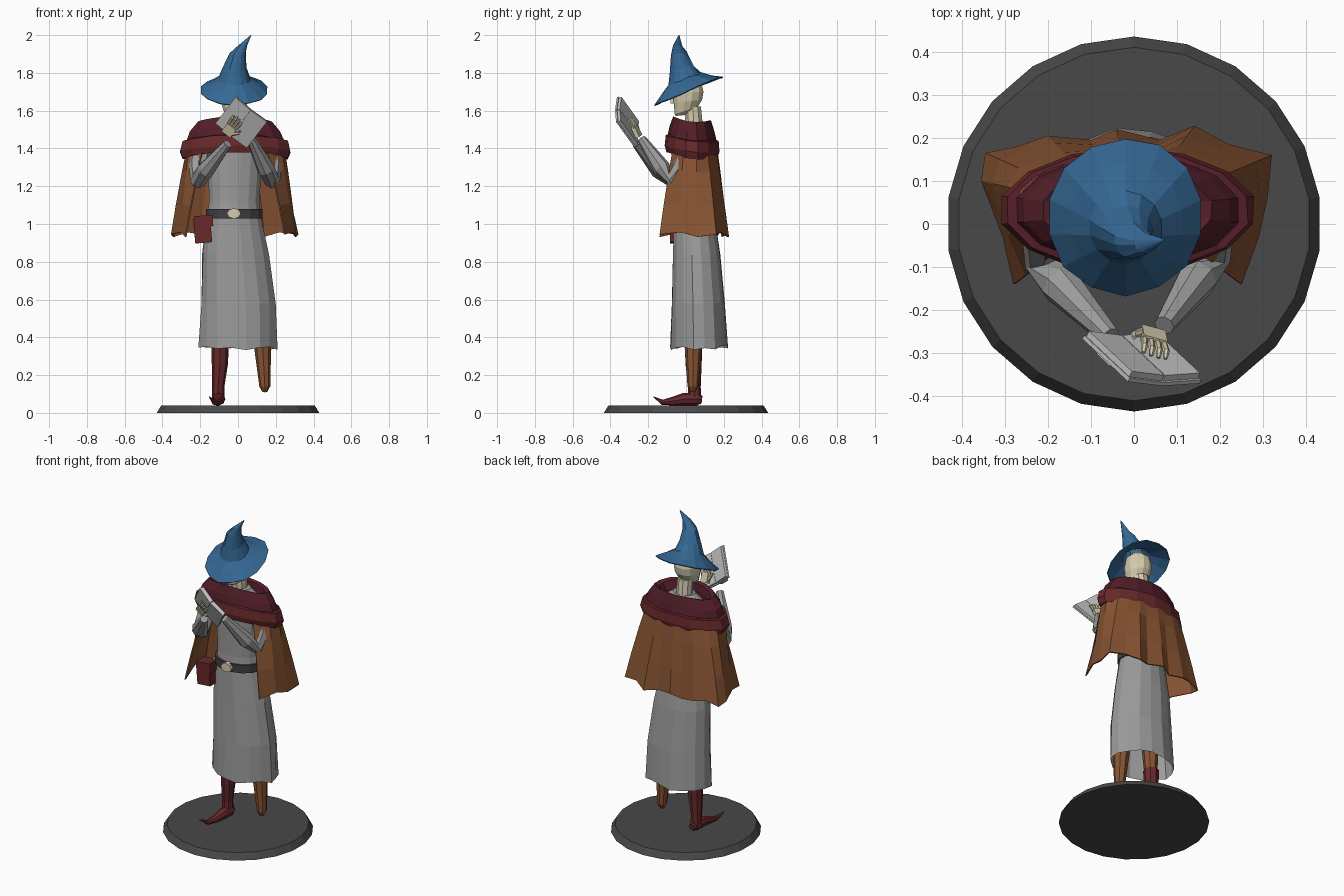
import bpy, math, random
from mathutils import Vector, Matrix

random.seed(3)


def mat(name, r, g, b):
    m = bpy.data.materials.new(name)
    m.diffuse_color = (r, g, b, 1)
    return m


BLUE = mat("hat blue", 0.036, 0.14, 0.30)
BROWN = mat("cape brown", 0.25, 0.09, 0.033)
RED = mat("dark red", 0.14, 0.022, 0.024)
WINE = mat("wine", 0.085, 0.013, 0.022)
GREY = mat("robe grey", 0.33, 0.33, 0.33)
DARK = mat("belt grey", 0.05, 0.05, 0.055)
STONE = mat("base grey", 0.065, 0.065, 0.065)
CREAM = mat("skin cream", 0.66, 0.60, 0.42)
PAGE = mat("page grey", 0.56, 0.56, 0.56)


def make(name, verts, faces, mats, index=None):
    me = bpy.data.meshes.new(name)
    me.from_pydata([tuple(v) for v in verts], [], faces)
    ob = bpy.data.objects.new(name, me)
    bpy.context.collection.objects.link(ob)
    for m in mats:
        me.materials.append(m)
    if index:
        for p, i in zip(me.polygons, index):
            p.material_index = i
    me.update()
    return ob


def skin(name, rings, mats, caps=(True, True), bands=None, closed=True):
    """Join rings of points (bottom to top, counter-clockwise) with quads."""
    n = len(rings[0])
    faces, index = [], []
    for k in range(len(rings) - 1):
        for i in range(n if closed else n - 1):
            j = (i + 1) % n
            faces.append((k * n + i, k * n + j, (k + 1) * n + j, (k + 1) * n + i))
            index.append(bands[k] if bands else 0)
    last = (len(rings) - 1) * n
    if caps[0]:
        faces.append(tuple(reversed(range(n))))
        index.append(0)
    if caps[1]:
        faces.append(tuple(range(last, last + n)))
        index.append(index[-1])
    return make(name, [p for r in rings for p in r], faces, mats, index)


def oval(n, cx, cy, rx, ry, z, tilt=0.0, wave=0.0, droop=0.0):
    pts = []
    for i in range(n):
        a = 2 * math.pi * (i + 0.5) / n
        c, s = math.cos(a), math.sin(a)
        k = 1 + random.uniform(-wave, wave)
        dz = tilt * ry * s - droop * c * c + random.uniform(-wave, wave) * 0.25
        pts.append((cx + rx * c * k, cy + ry * s * k, z + dz))
    return pts


def tube(name, path, m, n=8):
    """Path points are (x, y, z, radius)."""
    P = [Vector(p[:3]) for p in path]
    rings = []
    for k, p in enumerate(P):
        d = (P[min(k + 1, len(P) - 1)] - P[max(k - 1, 0)]).normalized()
        ref = Vector((1, 0, 0)) if abs(d.x) < 0.8 else Vector((0, 0, 1))
        u = (ref - d * ref.dot(d)).normalized()
        w = d.cross(u)
        rings.append([p + path[k][3] * (u * math.cos(2 * math.pi * i / n) + w * math.sin(2 * math.pi * i / n))
                      for i in range(n)])
    return skin(name, rings, [m])


def box(name, c, axes, size, m):
    """Box with its own three axes and full sizes."""
    a, b, d = [Vector(x) * s * 0.5 for x, s in zip(axes, size)]
    c = Vector(c)
    rings = [[c + a * x + b * y + d * z for x, y in ((-1, -1), (1, -1), (1, 1), (-1, 1))] for z in (-1, 1)]
    return skin(name, rings, [m])


def solid(ob, t):
    md = ob.modifiers.new("thickness", "SOLIDIFY")
    md.thickness, md.offset = t, -1


# round base
skin("base", [oval(22, 0, 0, r, r, z) for r, z in ((0.435, 0), (0.41, 0.04))], [STONE])

# legs, boot and curled shoe
tube("left_trouser", [(-0.095, 0.04, 0.3, 0.036), (-0.08, 0.04, 0.7, 0.06)], BROWN)
tube("right_leg", [(0.142, 0.035, 0.11, 0.012), (0.142, 0.037, 0.14, 0.029),
                   (0.13, 0.038, 0.36, 0.046), (0.09, 0.04, 0.7, 0.06)], BROWN)
tube("boot", [(-0.105, 0.045, 0.06, 0.034), (-0.105, 0.045, 0.14, 0.033),
              (-0.096, 0.04, 0.26, 0.043), (-0.095, 0.04, 0.36, 0.046)], RED)
tube("shoe", [(-0.1, 0.085, 0.07, 0.02), (-0.1, 0.06, 0.073, 0.033), (-0.103, -0.01, 0.073, 0.033),
              (-0.112, -0.07, 0.062, 0.023), (-0.125, -0.125, 0.056, 0.014), (-0.152, -0.172, 0.085, 0.002)], RED)

# robe
skin("robe", [oval(16, 0.003, 0.07, 0.208, 0.15, 0.345, 0, 0.05),
              oval(16, 0.002, 0.065, 0.2, 0.142, 0.58, 0, 0.02),
              oval(16, -0.013, 0.056, 0.178, 0.126, 0.84, 0, 0.02),
              oval(16, -0.022, 0.045, 0.148, 0.11, 1.03),
              oval(16, -0.02, 0.04, 0.135, 0.1, 1.12),
              oval(16, -0.015, 0.035, 0.15, 0.1, 1.38),
              oval(16, -0.012, 0.035, 0.17, 0.09, 1.46),
              oval(16, -0.012, 0.035, 0.07, 0.055, 1.53)], [GREY], (False, True))

# belt, buckle and pouch
skin("belt", [oval(16, -0.02, 0.043, 0.153, 0.118, z) for z in (1.03, 1.08)], [DARK])
skin("buckle", [[(-0.022 + 0.037 * math.cos(a * math.pi / 4), y, 1.056 + 0.028 * math.sin(a * math.pi / 4))
                 for a in range(8)] for y in (-0.06, -0.09)], [CREAM])
tilt = Matrix.Rotation(math.radians(-5), 3, 'Y')
ax = [tilt @ Vector(v) for v in ((1, 0, 0), (0, 1, 0), (0, 0, 1))]
box("pouch", (-0.187, -0.05, 0.965), ax, (0.09, 0.07, 0.13), RED)
box("pouch_flap", (-0.182, -0.05, 1.015), ax, (0.098, 0.082, 0.06), RED)

# cape, open at the front
hem = [(-0.28, -0.14), (-0.305, -0.03), (-0.355, 0.1), (-0.345, 0.165), (-0.27, 0.18), (-0.2, 0.205),
       (-0.1, 0.195), (-0.04, 0.22), (0.06, 0.195), (0.14, 0.228), (0.22, 0.185), (0.32, 0.16),
       (0.31, 0.06), (0.29, -0.03), (0.25, -0.14)]
hem.reverse()
rows = []
for t, z in ((1, 0.945), (0.72, 1.1), (0.36, 1.28), (0, 1.44)):
    row = []
    for i, (x, y) in enumerate(hem):
        a = math.atan2((y - 0.035) / 0.17, (x + 0.018) / 0.33)
        top = Vector((-0.018 + 0.262 * math.cos(a), 0.035 + 0.125 * math.sin(a)))
        p = top.lerp(Vector((x, y)), t)
        row.append((p.x, p.y, z + t * 0.014 * math.sin(i * 2.1)))
    rows.append(row)
solid(skin("cape", rows, [BROWN], (False, False), closed=False), 0.008)

# shoulder mantle: red band below, wine collar above
prof = [(0.25, 0.11, 1.37, 0), (0.282, 0.135, 1.365, 0), (0.298, 0.145, 1.40, 0), (0.284, 0.14, 1.455, 0),
        (0.262, 0.128, 1.46, 1), (0.245, 0.118, 1.505, 1), (0.2, 0.1, 1.56, 1), (0.172, 0.084, 1.55, 1),
        (0.15, 0.075, 1.50, 1)]
skin("mantle", [oval(14, -0.015, 0.032, rx, ry, z, -0.12, 0.012, 0.018) for rx, ry, z, _ in prof],
     [RED, WINE], (False, False), [p[3] for p in prof[1:]])

# neck and head
tube("neck", [(-0.02, 0.045, 1.49, 0.05), (-0.02, 0.035, 1.62, 0.046)], CREAM, 10)
skin("head", [oval(12, -0.02, cy, rx, ry, z, t) for cy, rx, ry, z, t in (
    (-0.025, 0.03, 0.03, 1.575, 0.1), (0.0, 0.056, 0.062, 1.60, 0.3), (0.01, 0.074, 0.078, 1.65, 0.1),
    (0.012, 0.08, 0.083, 1.70, 0), (0.01, 0.07, 0.074, 1.75, 0), (0.005, 0.035, 0.04, 1.785, 0))], [CREAM])
box("nose", (-0.02, -0.07, 1.655), ((1, 0, 0), (0, 1, 0), (0, 0, 1)), (0.018, 0.025, 0.035), CREAM)

# pointed hat
hat = [(-0.02, 0.016, 0.182, 1.708, 0.41, 0.02), (-0.02, 0.005, 0.135, 1.737, 0.4, 0.02),
       (-0.02, -0.008, 0.085, 1.768, 0.38, 0.02), (-0.016, -0.022, 0.063, 1.825, 0.25, 0.03),
       (-0.002, -0.038, 0.043, 1.90, 0.1, 0.03), (0.025, -0.044, 0.024, 1.945, -0.1, 0), (0.069, -0.037, 0.002, 2.0, 0, 0)]
solid(skin("hat", [oval(14, x, y, r, r, z, t, w) for x, y, r, z, t, w in hat],
           [BLUE], (False, True)), 0.006)

# sleeves
tube("left_sleeve", [(-0.19, 0.02, 1.42, 0.055), (-0.208, -0.03, 1.31, 0.052), (-0.208, -0.085, 1.235, 0.047),
                     (-0.17, -0.14, 1.285, 0.048), (-0.055, -0.262, 1.425, 0.024)], GREY)
tube("right_sleeve", [(0.16, 0.02, 1.42, 0.055), (0.178, -0.025, 1.31, 0.052), (0.178, -0.075, 1.235, 0.047),
                      (0.148, -0.125, 1.29, 0.048), (0.07, -0.235, 1.45, 0.024)], GREY)

# open book: two half boards slightly folded, pages on the reader's side
u = Vector((0.785, -0.02, -0.62)).normalized()
v = Vector((-0.105, 0.1, -0.14)).normalized()
v = (v - u * u.dot(v)).normalized()
nrm = u.cross(v).normalized()
if nrm.y < 0:
    nrm = -nrm
C = Vector((0.015, -0.322, 1.535))
for side, label in ((-1, "left"), (1, "right")):
    R = Matrix.Rotation(math.radians(-5 * side) * (1 if u.cross(nrm).dot(v) < 0 else -1), 3, v)
    a, d = R @ u, R @ nrm
    mid = C + a * side * 0.053
    box(label + "_cover", mid, (a, v, d), (0.106, 0.2, 0.01), PAGE)
    box(label + "_pages", mid + d * 0.012, (a, v, d), (0.1, 0.188, 0.016), PAGE)


# hands: palm, four fingers and a thumb
def hand(name, c, f, n, thumb):
    f = (f - n * n.dot(f)).normalized()
    s = f.cross(n).normalized()
    box(name + "_palm", c, (s, f, n), (0.058, 0.06, 0.022), CREAM)
    for i in range(4):
        o = (i - 1.5) * 0.0155
        p = c + s * o + f * 0.022
        ln = 0.05 - abs(i - 1.4) * 0.006
        q = p + f * ln + s * o * 0.15
        e = q + f * 0.016 - n * 0.012
        tube(name + "_finger", [(*p, 0.0085), (*q, 0.0078), (*e, 0.005)], CREAM, 6)
    p = c + s * thumb * 0.022 - f * 0.015
    q = c + s * thumb * 0.05 + f * 0.02
    tube(name + "_thumb", [(*p, 0.011), (*q, 0.008), (*(q + f * 0.015), 0.005)], CREAM, 6)


hand("left_hand", C + v * 0.065 - u * 0.025 - nrm * 0.02, -v, -nrm, 1)
hand("right_hand", C + v * 0.045 + u * 0.05 + nrm * 0.045, -v * 0.9 - u * 0.5, nrm, 1)
